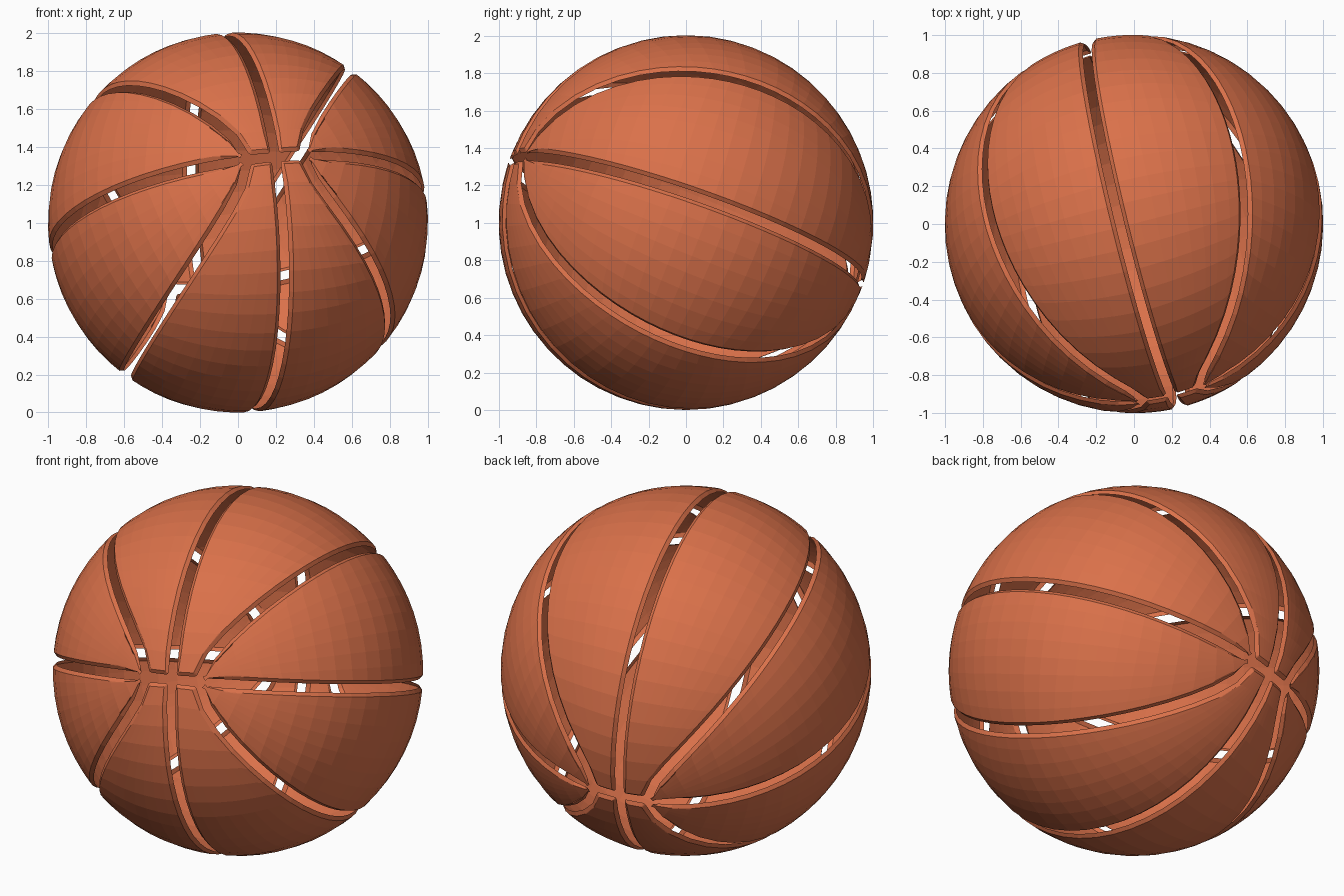
import bpy, bmesh, math
from mathutils import Vector, Matrix

if "Cube" in bpy.data.objects:
    bpy.data.objects.remove(bpy.data.objects["Cube"])

R = 1.002        # ball radius
GAP = 0.024      # half width of the open seams
LIP = 0.016      # how far the panel rims sink
N, M = 26, 8     # facets along / across a panel

# Ball frame: seam pole, up and right directions
pole = Vector((0.2, -0.915, 0.35)).normalized()
up = Vector((-0.151, 0.324, 0.934))
up = (up - pole * up.dot(pole)).normalized()
right = up.cross(pole)
if right.x < 0:
    right = -right

orange = bpy.data.materials.new("orange_rubber")
orange.diffuse_color = (0.70, 0.165, 0.068, 1)
orange.use_nodes = True
orange.node_tree.nodes["Principled BSDF"].inputs["Base Color"].default_value = orange.diffuse_color


def loop_point(a):
    """Curved side seam, in (right, up, pole) coordinates."""
    s2 = math.sin(a) ** 2
    r = math.sqrt((0.0256 + 0.846 * s2) / (1 + 0.846 * s2))
    s = math.sqrt(1 - r * r)
    return Vector((r, s * math.sin(a), s * math.cos(a)))


def loop_edge(a, side):
    """Side seam moved sideways by half the gap."""
    c = loop_point(a)
    t = (loop_point(a + 0.001) - loop_point(a - 0.001)).normalized()
    n = c.cross(t)
    if n.x < 0:
        n = -n
    return (c + n * GAP * side).normalized()


def middle_edges(i):
    """Panel between the centre seam and the side seam."""
    a0 = math.asin(GAP)
    a = a0 + (math.pi - 2 * a0) * i / N
    s = math.sqrt(1 - GAP * GAP)
    return Vector((GAP, s * math.sin(a), s * math.cos(a))), loop_edge(a, -1)


def side_edges(i):
    """Panel between the side seam and the cross seam."""
    a0 = math.asin(GAP) * 1.02
    a = a0 + (math.pi - 2 * a0) * i / N
    tip = loop_edge(a0, 1)
    b0 = math.atan2(tip.x, tip.z)
    b = b0 + (math.pi - 2 * b0) * i / N
    if i in (0, N):
        p = loop_edge(a, 1)
        return p, p.copy()
    s = math.sqrt(1 - GAP * GAP)
    return loop_edge(a, 1), Vector((s * math.sin(b), GAP, s * math.cos(b)))


def make_panel(name, edges, sr, su):
    bm = bmesh.new()
    grid = []
    for i in range(N + 1):
        e0, e1 = edges(i)
        ang = e0.angle(e1)
        row = []
        for j in range(M + 1):
            f = j / M
            if ang < 1e-5:
                q = e0
            else:
                q = (e0 * math.sin((1 - f) * ang) + e1 * math.sin(f * ang)) / math.sin(ang)
            row.append(bm.verts.new(right * q.x * sr + up * q.y * su + pole * q.z))
        grid.append(row)
    for i in range(N):
        for j in range(M):
            bm.faces.new((grid[i][j], grid[i + 1][j], grid[i + 1][j + 1], grid[i][j + 1]))
    corners = [grid[i][j].co.copy() for i in (0, N) for j in (0, M)]
    bmesh.ops.remove_doubles(bm, verts=bm.verts[:], dist=0.0005)
    for f in bm.faces:
        f.normal_update()
        if f.normal.dot(f.calc_center_median()) < 0:
            f.normal_flip()
    # rounded corners
    tips = [v for v in bm.verts if any((v.co - c).length < 0.001 for c in corners)]
    bmesh.ops.bevel(bm, geom=tips, offset=0.03, segments=3, profile=0.5,
                    affect='VERTICES', clamp_overlap=True)
    # sunken rim
    bm.normal_update()
    bmesh.ops.inset_region(bm, faces=bm.faces[:], thickness=0.02,
                           use_boundary=True, use_even_offset=False)
    for v in bm.verts:
        v.co = v.co.normalized() * (R - LIP if v.is_boundary else R)
    me = bpy.data.meshes.new(name)
    bm.to_mesh(me)
    bm.free()
    me.materials.append(orange)
    ob = bpy.data.objects.new(name, me)
    bpy.context.collection.objects.link(ob)
    return ob


# Eight separate shell panels, mirrored left/right and upper/lower
panels = []
for sr, h in ((1, "right"), (-1, "left")):
    for su, v in ((1, "upper"), (-1, "lower")):
        panels.append(make_panel(f"middle_panel_{v}_{h}", middle_edges, sr, su))
        panels.append(make_panel(f"side_panel_{v}_{h}", side_edges, sr, su))

# Stand the ball on the ground
low = min(v.co.z for ob in panels for v in ob.data.vertices)
for ob in panels:
    ob.data.transform(Matrix.Translation((0, 0, -low)))
